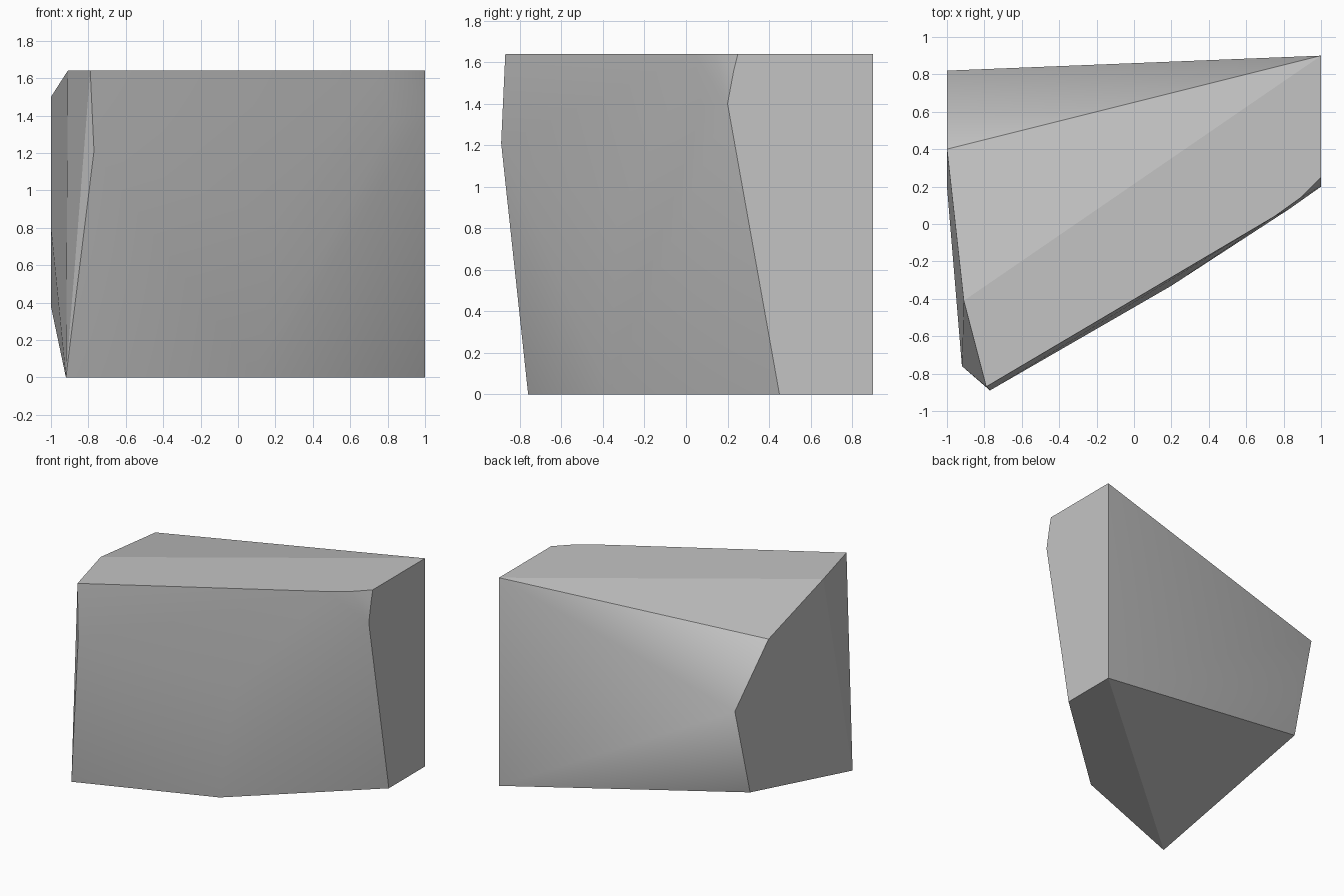
import bpy
import bmesh

# Remove the default object
default_cube = bpy.data.objects.get("Cube")
if default_cube:
    bpy.data.objects.remove(default_cube, do_unlink=True)


def make_material(name, colour):
    material = bpy.data.materials.new(name)
    material.use_nodes = True
    material.diffuse_color = colour
    shader = material.node_tree.nodes["Principled BSDF"]
    shader.inputs["Base Color"].default_value = colour
    shader.inputs["Roughness"].default_value = 0.8
    return material


HEIGHT = 1.64

# Flat crown and flat base, as (x, y) outlines
crown_outline = [(1, .9), (1, .25), (.89, .14), (.75, .04),
                 (-.79, -.87), (-.91, -.41)]
base_outline = [(1, .9), (1, .45), (.1, -.37), (-.92, -.76)]

# Corners of the two cut ends, as (y, z) on the planes x = 1 and x = -1
left_end = [(.23, 1.56), (.2, 1.4)]
right_end = [(.4, 1.5), (.82, 1.09), (.63, .38), (.2, .8)]

# Bulge of the front face
front_bulge = [(-.77, -.89, 1.21), (.2, -.33, .85), (.83, .08, 1.38)]

corners = [(x, y, HEIGHT) for x, y in crown_outline]
corners += [(x, y, 0) for x, y in base_outline]
corners += [(1, y, z) for y, z in left_end]
corners += [(-1, y, z) for y, z in right_end]
corners += front_bulge

# Wrap the chipped stone around its corners
bm = bmesh.new()
for corner in corners:
    bm.verts.new(corner)
hull = bmesh.ops.convex_hull(bm, input=bm.verts[:])
loose = [v for v in bm.verts if not v.link_faces]
bmesh.ops.delete(bm, geom=loose, context='VERTS')
bmesh.ops.recalc_face_normals(bm, faces=bm.faces[:])
bm.normal_update()

# Broad front and back are softly shaded, every other cut stays flat
for face in bm.faces:
    normal = face.normal
    face.smooth = abs(normal.y) > .5 and normal.x > -.5

mesh = bpy.data.meshes.new("boulder")
bm.to_mesh(mesh)
bm.free()
mesh.materials.append(make_material("stone grey", (.55, .55, .55, 1)))

boulder = bpy.data.objects.new("boulder", mesh)
bpy.context.scene.collection.objects.link(boulder)
